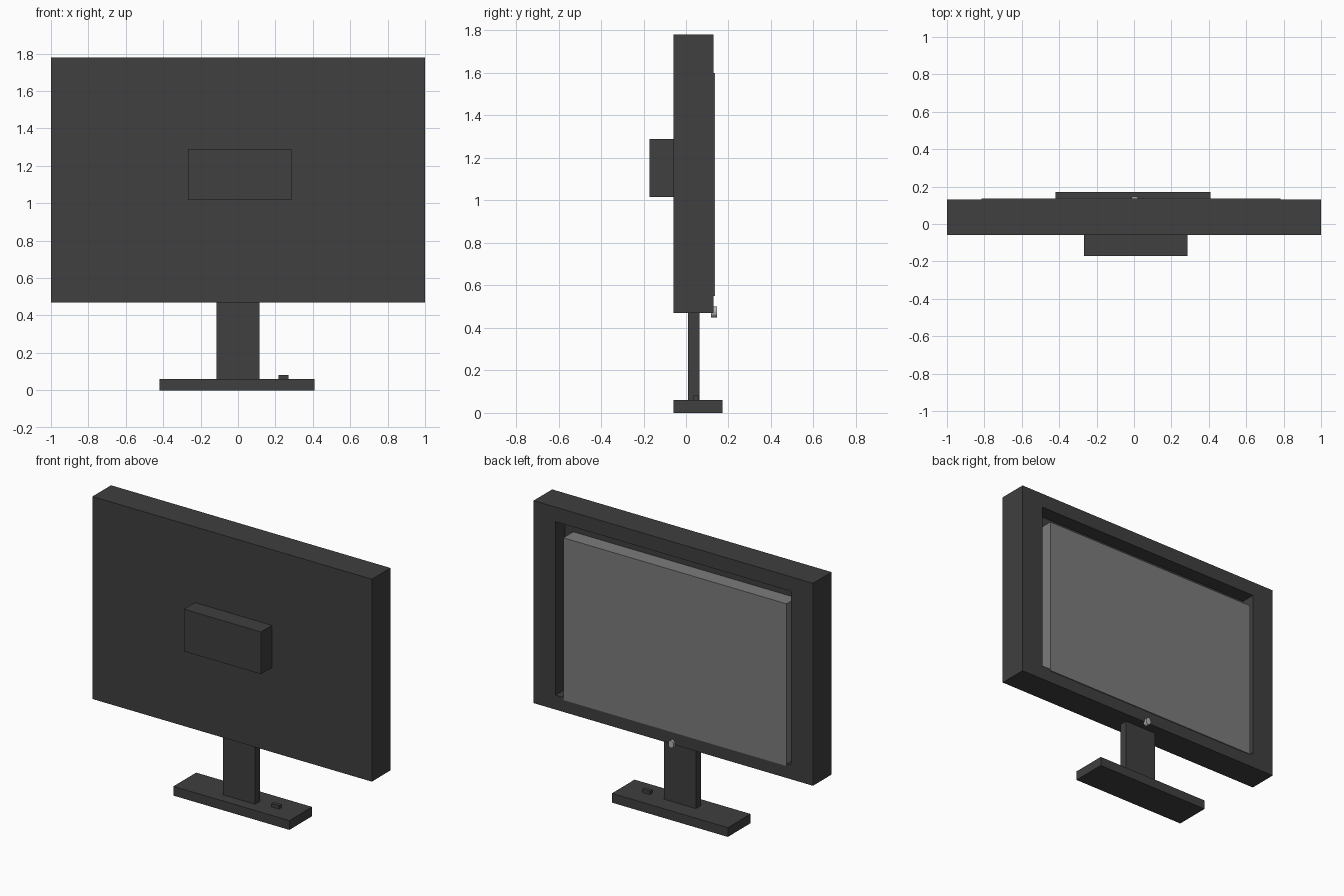
import bpy, bmesh, math
from mathutils import Matrix, Vector

if "Cube" in bpy.data.objects:
    bpy.data.objects.remove(bpy.data.objects["Cube"])


def grey(name, value):
    mat = bpy.data.materials.new(name)
    mat.diffuse_color = (value, value, value, 1)
    mat.use_nodes = True
    mat.node_tree.nodes["Principled BSDF"].inputs["Base Color"].default_value = mat.diffuse_color
    return mat


DARK = grey("dark_plastic", 0.05)
PANEL = grey("panel_grey", 0.2)
LIGHT = grey("light_grey", 0.45)


def finish(name, bm, mat=DARK):
    bmesh.ops.recalc_face_normals(bm, faces=bm.faces[:])
    mesh = bpy.data.meshes.new(name)
    bm.to_mesh(mesh)
    bm.free()
    mesh.materials.append(mat)
    obj = bpy.data.objects.new(name, mesh)
    bpy.context.collection.objects.link(obj)
    return obj


def box_bm(x, y, z):
    bm = bmesh.new()
    bmesh.ops.create_cube(bm, size=1)
    for v in bm.verts:
        v.co = Vector([r[0] + (c + 0.5) * (r[1] - r[0]) for c, r in zip(v.co, (x, y, z))])
    return bm


def box(name, x, y, z, mat=DARK):
    return finish(name, box_bm(x, y, z), mat)


# Housing: a box whose +y face is inset and pushed in to hold the screen
bm = box_bm((-1, 1), (-0.06, 0.13), (0.47, 1.78))
bm.normal_update()
face = max(bm.faces, key=lambda f: f.calc_center_median().y)
bmesh.ops.inset_region(bm, faces=[face], thickness=0.05)
for v in face.verts:
    v.co.x = math.copysign(0.842, v.co.x)
    v.co.z = 1.686 if v.co.z > 1.1 else 0.564
floor = bmesh.ops.extrude_discrete_faces(bm, faces=[face])["faces"][0]
bmesh.ops.translate(bm, verts=floor.verts[:], vec=(0, -0.095, 0))
finish("housing", bm)

# Screen panel, slightly proud of the housing
box("screen", (-0.815, 0.783), (0.035, 0.136), (0.55, 1.6), PANEL)

# Rear electronics box
box("rear_box", (-0.266, 0.285), (-0.172, -0.06), (1.017, 1.29))

# Stand
box("stand_neck", (-0.115, 0.115), (0.01, 0.063), (0.06, 0.47))
box("stand_base", (-0.42, 0.41), (-0.06, 0.172), (0, 0.06))
box("base_button", (0.217, 0.27), (0.035, 0.06), (0.06, 0.083))

# Round power button under the screen
bm = bmesh.new()
bmesh.ops.create_cone(bm, cap_ends=True, segments=16, radius1=0.025, radius2=0.025, depth=0.028,
                      matrix=Matrix.Translation((0.006, 0.132, 0.475)) @ Matrix.Diagonal((0.75, 1, 1, 1))
                      @ Matrix.Rotation(math.pi / 2, 4, 'X'))
finish("power_button", bm, LIGHT)
